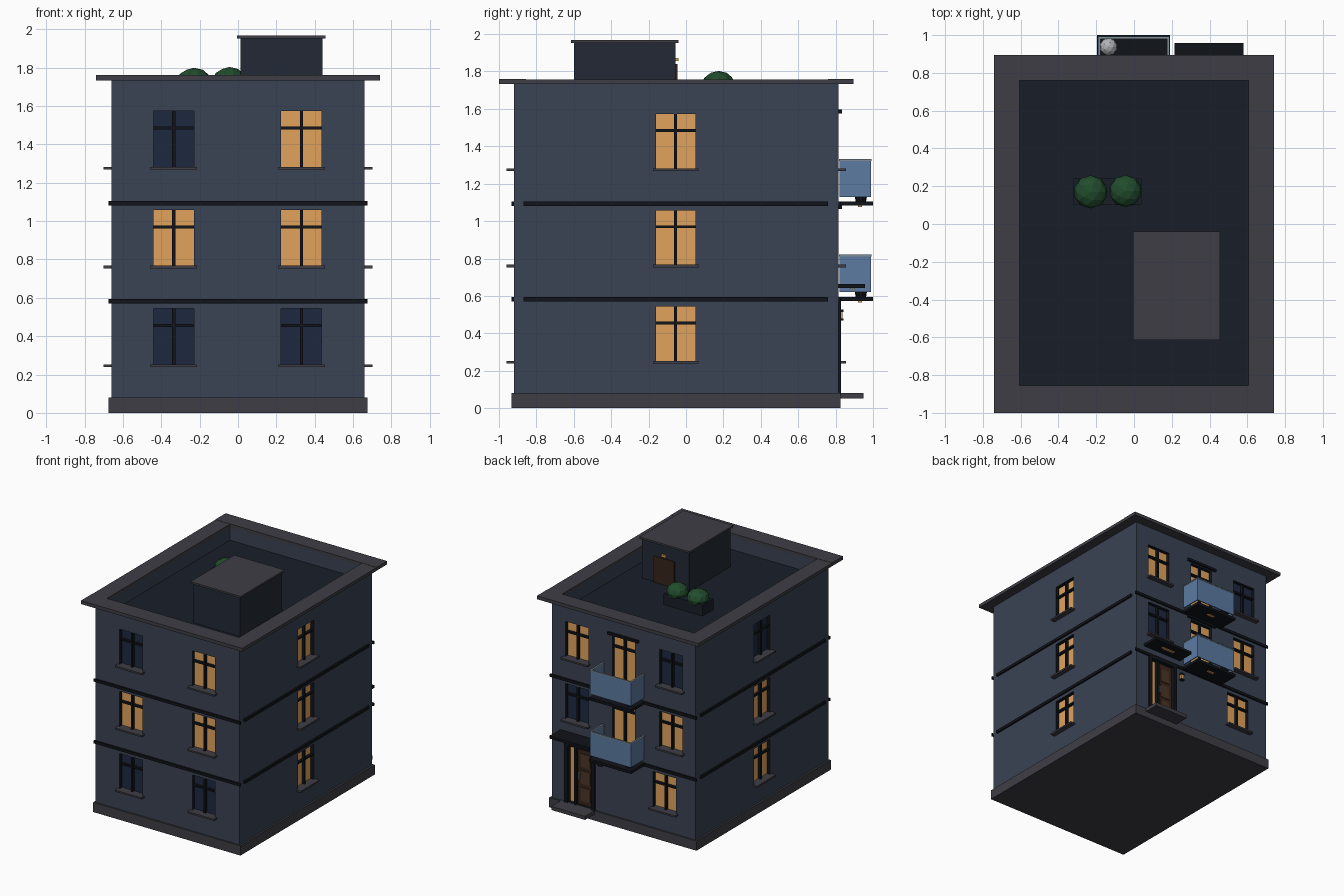
import bpy, bmesh
from mathutils import Matrix, Vector

if "Cube" in bpy.data.objects:
    bpy.data.objects.remove(bpy.data.objects["Cube"])


def mat(name, r, g, b):
    m = bpy.data.materials.new(name)
    m.diffuse_color = [(c / 255) ** 2.2 for c in (r, g, b)] + [1]
    m.use_nodes = True
    m.node_tree.nodes["Principled BSDF"].inputs["Base Color"].default_value = m.diffuse_color
    return m


WALL = mat("wall_blue", 60, 68, 84)
TRIM = mat("trim_grey", 64, 64, 71)
DARK = mat("dark_metal", 23, 26, 31)
ROOF = mat("roof_dark", 31, 36, 45)
SHED = mat("shed_wall", 39, 45, 56)
LIT = mat("lit_pane", 224, 162, 94)
UNLIT = mat("unlit_pane", 35, 45, 66)
GLASS = mat("balcony_glass", 92, 122, 160)
RAIL = mat("rail", 125, 140, 150)
WOOD = mat("wood", 58, 42, 32)
LEAF = mat("leaf", 38, 78, 48)
FLOWER = mat("flower", 175, 178, 180)


def finish(name, bm, m):
    me = bpy.data.meshes.new(name)
    bm.to_mesh(me)
    bm.free()
    if m:
        me.materials.append(m)
    ob = bpy.data.objects.new(name, me)
    bpy.context.collection.objects.link(ob)
    return ob


def boxes(name, m, *bounds):
    """One object from boxes given as (x0, x1, y0, y1, z0, z1)."""
    bm = bmesh.new()
    for x0, x1, y0, y1, z0, z1 in bounds:
        t = Matrix.Translation(((x0 + x1) / 2, (y0 + y1) / 2, (z0 + z1) / 2))
        s = Matrix.Diagonal((abs(x1 - x0), abs(y1 - y0), abs(z1 - z0), 1))
        bmesh.ops.create_cube(bm, size=1, matrix=t @ s)
    return finish(name, bm, m)


def ball(name, m, c, r, sz=1.0, sub=2):
    bm = bmesh.new()
    bmesh.ops.create_icosphere(bm, subdivisions=sub, radius=r,
                               matrix=Matrix.Translation(c) @ Matrix.Diagonal((1, 1, sz, 1)))
    return finish(name, bm, m)


X, Y0, Y1 = 0.66, -0.92, 0.815
FACES = {"front": Y0, "back": Y1, "left": -X, "right": X}


def on_wall(face, u, w, z0, z1, d0, d1):
    """Bounds of a box on a wall: centre u, width w, depths measured outward."""
    p = FACES[face]
    s = 1 if p > 0 else -1
    a, b = sorted((p + s * d0, p + s * d1))
    if face in ("front", "back"):
        return (u - w / 2, u + w / 2, a, b, z0, z1)
    return (a, b, u - w / 2, u + w / 2, z0, z1)


FLOORS = [0.25, 0.765, 1.28]
REC = 0.035
holes = []


# Recessed window: pane, mullion, transom and sill
def window(face, u, level, lit):
    z = FLOORS[level]
    n = f"{face}_window_{level}_{'a' if u < 0 else 'b'}"
    holes.append(on_wall(face, u, 0.21, z, z + 0.293, -REC, 0.05))
    boxes(n + "_pane", LIT if lit else UNLIT, on_wall(face, u, 0.21, z, z + 0.293, -REC - 0.01, -REC + 0.004))
    boxes(n + "_bars", DARK,
          on_wall(face, u, 0.016, z, z + 0.293, -REC, -0.008),
          on_wall(face, u, 0.21, z + 0.197, z + 0.212, -REC, -0.01))
    boxes(n + "_sill", TRIM, on_wall(face, u, 0.245, z - 0.012, z + 0.002, -REC, 0.04))


for level, (l, r) in enumerate([(0, 0), (1, 1), (0, 1)]):
    window("front", -0.335, level, l)
    window("front", 0.33, level, r)
    window("right", -0.055, level, 1)
    window("left", -0.055, level, level < 2)
window("back", -0.375, 0, 1)
window("back", -0.435, 1, 1)
window("back", 0.43, 1, 0)
window("back", -0.435, 2, 0)
window("back", 0.43, 2, 1)

# Balconies with glazed doors, glass guards, pots
for i, z in enumerate((0.595, 1.105)):
    n = f"balcony_{i + 1}"
    top = z + 0.463
    holes.append(on_wall("back", 0, 0.21, z + 0.005, top, -REC, 0.05))
    boxes(n + "_door_pane", LIT, on_wall("back", 0, 0.21, z, top, -REC - 0.01, -REC + 0.004))
    boxes(n + "_door_bars", DARK,
          on_wall("back", 0, 0.016, z, top, -REC, -0.008),
          on_wall("back", 0, 0.21, top - 0.096, top - 0.081, -REC, -0.01))
    boxes(n + "_lintel", DARK, on_wall("back", 0, 0.28, top + 0.008, top + 0.028, -0.01, 0.018))
    boxes(n + "_slab", DARK, (-0.195, 0.19, Y1 - 0.01, 1.0, z - 0.022, z))
    sides = [(-0.188, -0.18, 0.82, 0.99), (0.177, 0.185, 0.82, 0.99), (-0.188, 0.185, 0.982, 0.99)]
    boxes(n + "_glass", GLASS, *[s + (z + 0.025, z + 0.217) for s in sides])
    boxes(n + "_rail", RAIL, *[(a - 0.003, b + 0.003, c - 0.003, d + 0.003, z + 0.217, z + 0.226)
                               for a, b, c, d in sides])
    boxes(n + "_underlight", LIT, (-0.03, 0.03, 0.92, 0.94, z - 0.029, z - 0.02))
    bm = bmesh.new()
    bmesh.ops.create_cone(bm, cap_ends=True, segments=10, radius1=0.028, radius2=0.038, depth=0.06,
                          matrix=Matrix.Translation((-0.135, 0.935, z + 0.03)))
    finish(n + "_pot", bm, DARK)
    ball(n + "_plant", FLOWER, (-0.135, 0.938, z + 0.1), 0.047)

# Entrance: door, sidelight, frame, canopy, step and lamp
holes.append(on_wall("back", 0.397, 0.265, 0.085, 0.59 - 0.025, -REC, 0.05))
boxes("entrance_door", WOOD, on_wall("back", 0.36, 0.145, 0.08, 0.56, -REC - 0.01, -0.015))
boxes("entrance_door_panels", mat("wood_light", 76, 56, 42),
      *[on_wall("back", 0.36, 0.085, z, z + 0.11, -0.02, -0.01) for z in (0.12, 0.26, 0.40)])
boxes("entrance_door_handle", RAIL, on_wall("back", 0.415, 0.01, 0.29, 0.35, -0.02, 0.0))
boxes("entrance_sidelight", LIT, on_wall("back", 0.48, 0.07, 0.08, 0.56, -REC - 0.01, -0.025))
boxes("entrance_frame", DARK,
      on_wall("back", 0.273, 0.03, 0.08, 0.58, -REC, 0.015),
      on_wall("back", 0.522, 0.03, 0.08, 0.58, -REC, 0.015),
      on_wall("back", 0.441, 0.018, 0.08, 0.56, -REC, 0.008),
      on_wall("back", 0.3975, 0.279, 0.555, 0.585, -REC, 0.015))
boxes("entrance_canopy", DARK, (0.215, 0.58, Y1 - 0.01, 0.957, 0.643, 0.665))
boxes("canopy_light", LIT, (0.34, 0.46, 0.88, 0.9, 0.638, 0.645))
boxes("entrance_step", TRIM, (0.26, 0.57, Y1, 0.95, 0.052, 0.082))
boxes("wall_lamp_caps", DARK, on_wall("back", 0.205, 0.032, 0.515, 0.527, 0, 0.026),
      on_wall("back", 0.205, 0.032, 0.468, 0.478, 0, 0.026))
boxes("wall_lamp_glow", LIT, on_wall("back", 0.205, 0.024, 0.478, 0.515, 0, 0.021))

# Main block with window reveals and sunken roof
body = boxes("building_body", WALL, (-X, X, Y0, Y1, 0.04, 1.735))
pit = boxes("roof_pit_cutter", WALL, (-0.605, 0.605, -0.855, 0.76, 1.61, 1.9))
cut = boxes("opening_cutter", DARK, *holes)
for c in (pit, cut):
    c.hide_render = True
    mod = body.modifiers.new(c.name, "BOOLEAN")
    mod.operation, mod.solver, mod.object = "DIFFERENCE", "EXACT", c
    mod.material_mode = "TRANSFER"
    bpy.context.view_layer.objects.active = body
    bpy.ops.object.modifier_apply(modifier=mod.name)
    bpy.data.objects.remove(c)
boxes("roof_floor", ROOF, (-0.605, 0.605, -0.855, 0.76, 1.6, 1.625))
boxes("plinth", TRIM, (-0.675, 0.675, -0.932, 0.827, 0, 0.08))

# Storey bands
for i, z in enumerate((0.57, 1.082)):
    boxes(f"storey_band_{i + 1}", DARK,
          (-0.672, 0.672, -0.932, Y0, z, z + 0.023), (-0.672, 0.672, Y1, 0.827, z, z + 0.023),
          (-0.674, -X, -0.87, 0.76, z, z + 0.023), (X, 0.674, -0.87, 0.76, z, z + 0.023))

# Roof rim
boxes("roof_rim", TRIM,
      (-0.74, 0.74, -1.0, -0.855, 1.732, 1.76), (-0.74, 0.74, 0.76, 0.895, 1.732, 1.76),
      (-0.74, -0.605, -0.855, 0.76, 1.732, 1.758), (0.605, 0.74, -0.855, 0.76, 1.732, 1.758))

# Stair house on the roof
boxes("stair_house", SHED, (0.012, 0.44, -0.6, -0.055, 1.62, 1.952))
boxes("stair_house_cap", TRIM, (-0.005, 0.455, -0.615, -0.04, 1.952, 1.967))
boxes("stair_house_door", WOOD, (0.14, 0.33, -0.056, -0.046, 1.625, 1.84))
boxes("stair_house_lamp", LIT, (0.215, 0.255, -0.056, -0.04, 1.855, 1.872))

# Roof planter with bushes
boxes("roof_planter", ROOF, (-0.32, 0.04, 0.1, 0.24, 1.62, 1.715))
ball("roof_bush_a", LEAF, (-0.23, 0.17, 1.73), 0.088, 0.78)
ball("roof_bush_b", LEAF, (-0.045, 0.175, 1.735), 0.085, 0.8)
